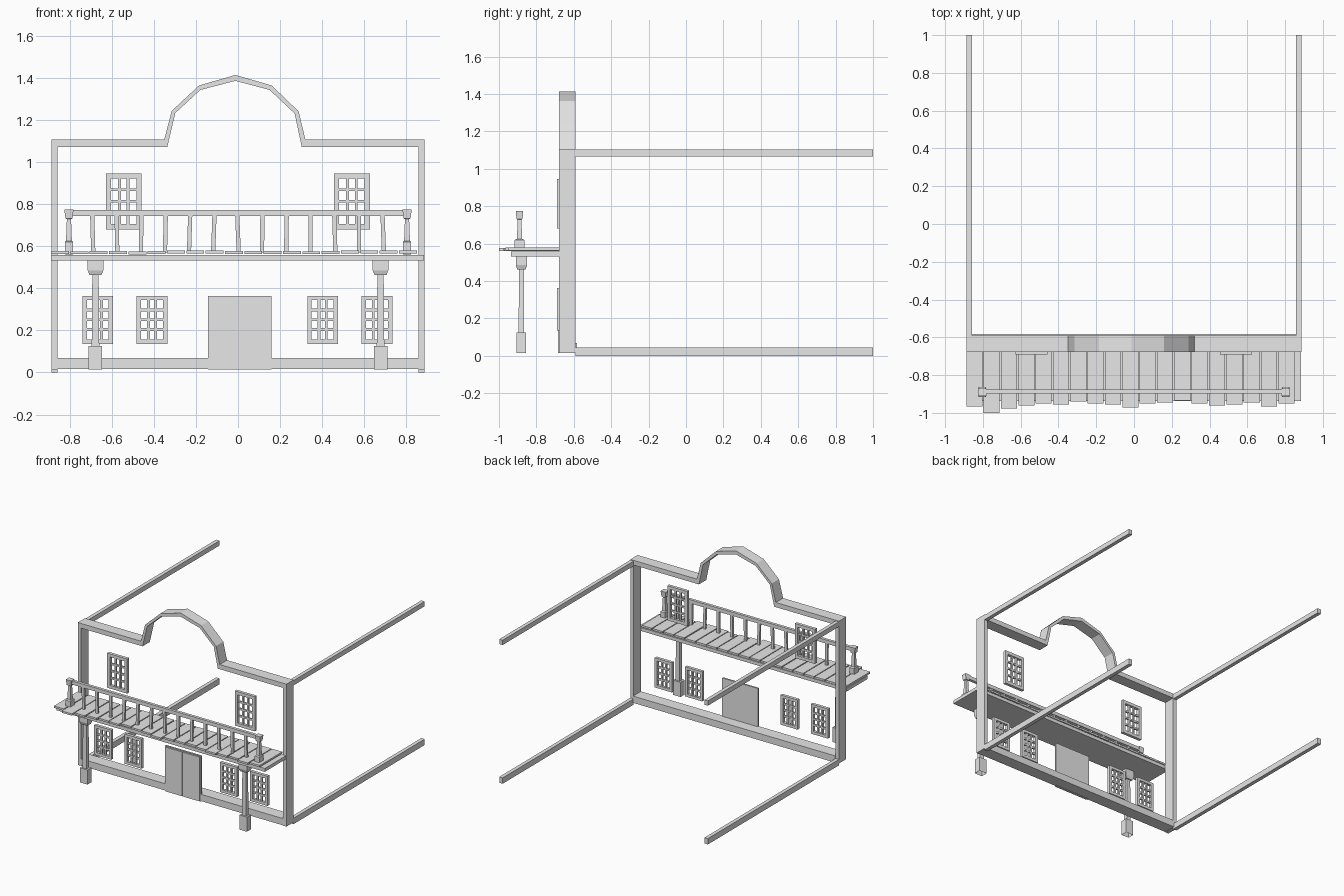
import bpy, bmesh, random

random.seed(4)
if "Cube" in bpy.data.objects:
    bpy.data.objects.remove(bpy.data.objects["Cube"])

grey = bpy.data.materials.new("plain_grey")
grey.use_nodes = True
grey.diffuse_color = (0.8, 0.8, 0.8, 1)
grey.node_tree.nodes["Principled BSDF"].inputs["Base Color"].default_value = (0.8, 0.8, 0.8, 1)


def finish(name, bm):
    bmesh.ops.recalc_face_normals(bm, faces=bm.faces)
    mesh = bpy.data.meshes.new(name)
    bm.to_mesh(mesh)
    bm.free()
    mesh.materials.append(grey)
    obj = bpy.data.objects.new(name, mesh)
    bpy.context.collection.objects.link(obj)
    return obj


def add_box(bm, x0, x1, y0, y1, z0, z1, lean=0):
    """Box between limits; lean shifts the top sideways."""
    low = [bm.verts.new(p) for p in
           ((x0, y0, z0), (x1, y0, z0), (x1, y1, z0), (x0, y1, z0))]
    high = [bm.verts.new((v.co.x + lean, v.co.y, z1)) for v in low]
    bm.faces.new(low)
    bm.faces.new(high)
    for i in range(4):
        j = (i + 1) % 4
        bm.faces.new((low[i], low[j], high[j], high[i]))


def box(name, *limits):
    bm = bmesh.new()
    add_box(bm, *limits)
    return finish(name, bm)


def turned(name, x, y, sections, open_bottom=False):
    """Square post lofted through (half width, half depth, z) sections."""
    bm = bmesh.new()
    rings = []
    for w, d, z in sections:
        rings.append([bm.verts.new((x + sx * w, y + sy * d, z))
                      for sx, sy in ((-1, -1), (1, -1), (1, 1), (-1, 1))])
    for a, b in zip(rings, rings[1:]):
        for i in range(4):
            j = (i + 1) % 4
            bm.faces.new((a[i], a[j], b[j], b[i]))
    bm.faces.new(rings[-1])
    if not open_bottom:
        bm.faces.new(rings[0])
    return finish(name, bm)


FRONT, BACK = -0.678, -0.59

# Facade frame: arched top band
outer = [(-0.886, 1.107), (-0.35, 1.107), (-0.315, 1.242), (-0.185, 1.363), (-0.012, 1.413),
         (0.16, 1.363), (0.288, 1.24), (0.32, 1.107), (0.886, 1.107)]
inner = [(-0.886, 1.071), (-0.336, 1.071), (-0.298, 1.232), (-0.179, 1.342), (-0.012, 1.385),
         (0.15, 1.342), (0.269, 1.23), (0.303, 1.071), (0.886, 1.071)]
bm = bmesh.new()
rings = [[bm.verts.new(p) for p in
          ((ox, FRONT, oz), (ox, BACK, oz), (ix, BACK, iz), (ix, FRONT, iz))]
         for (ox, oz), (ix, iz) in zip(outer, inner)]
for a, b in zip(rings, rings[1:]):
    for i in range(4):
        j = (i + 1) % 4
        bm.faces.new((a[i], a[j], b[j], b[i]))
bm.faces.new(rings[0])
bm.faces.new(rings[-1])
finish("arched_parapet", bm)

# Sill, corner posts and the long side rails
box("bottom_beam", -0.857, 0.857, FRONT, -0.583, 0.016, 0.068)
for side, x0, x1 in (("right", -0.886, -0.857), ("left", 0.857, 0.886)):
    box(side + "_corner_post", x0, x1, FRONT, BACK, 0.014, 1.071)
    box(side + "_upper_rail", x0, x1, BACK, 1, 1.065, 1.102)
    box(side + "_lower_rail", x0, x1, BACK, 1, 0, 0.045)


# Windows: border plus three by four panes
def window(name, x0, x1, z0, z1, border, bar):
    bm = bmesh.new()
    y0, y1 = -0.69, -0.667
    for x in (x0, x1 - border):
        add_box(bm, x, x + border, y0, y1, z0, z1)
    for z in (z0, z1 - border):
        add_box(bm, x0 + border, x1 - border, y0, y1, z, z + border)
    width, height = x1 - x0 - 2 * border, z1 - z0 - 2 * border
    for i in (1, 2):
        x = x0 + border + width * i / 3
        add_box(bm, x - bar / 2, x + bar / 2, y0 + 0.004, y1 - 0.004, z0 + border, z1 - border)
    for i in (1, 2, 3):
        z = z0 + border + height * i / 4
        add_box(bm, x0 + border, x1 - border, y0 + 0.005, y1 - 0.005, z - bar / 2, z + bar / 2)
    finish(name, bm)


for i, x in enumerate((-0.666, -0.408, 0.402, 0.66)):
    window("lower_window_%d" % (i + 1), x - 0.073, x + 0.073, 0.136, 0.364, 0.021, 0.013)
for i, x in enumerate((-0.543, 0.541)):
    window("upper_window_%d" % (i + 1), x - 0.085, x + 0.085, 0.68, 0.946, 0.024, 0.013)

# Double door
box("door_back", -0.143, 0.16, -0.68, -0.667, 0.014, 0.362)
for side, x0, x1 in (("right", -0.135, 0.006), ("left", 0.011, 0.152)):
    box(side + "_door_leaf", x0, x1, -0.685, -0.68, 0.014, 0.354)

# Balcony slab and uneven planks
box("balcony_slab", -0.888, 0.883, -0.936, FRONT, 0.532, 0.558)
overhang = (26, 60, 37, 21, 10, 15, 0, 10, 15, 31, 10, 5, -6, 10, 20, 15, 5, 26, 10)
bm = bmesh.new()
for i, extra in enumerate(overhang):
    x = -0.888 + i * 0.0918
    lift = random.uniform(-0.002, 0.002)
    add_box(bm, x, x + 0.085, -0.94 - extra / 1000, -0.676, 0.563 + lift, 0.577 + lift)
finish("balcony_planks", bm)

# Columns under the balcony and railing posts above it
for side, s in (("right", -1), ("left", 1)):
    turned(side + "_column", s * 0.677, -0.88,
           [(0.032, 0.025, 0.014), (0.032, 0.025, 0.126), (0.018, 0.015, 0.126),
            (0.015, 0.013, 0.462), (0.028, 0.022, 0.462), (0.037, 0.03, 0.485),
            (0.037, 0.03, 0.533)], open_bottom=True)
    turned(side + "_railing_post", s * 0.803, -0.89,
           [(0.02, 0.026, 0.56), (0.02, 0.026, 0.62), (0.014, 0.014, 0.625),
            (0.01, 0.01, 0.728), (0.017, 0.016, 0.732), (0.022, 0.02, 0.775)])

# Handrail and slightly crooked balusters
box("handrail", -0.803, 0.803, -0.898, -0.876, 0.743, 0.771)
bm = bmesh.new()
for i in range(13):
    x = -0.69 + i * 0.115
    lean = random.uniform(-0.008, 0.008)
    add_box(bm, x - 0.01 - lean / 2, x + 0.01 - lean / 2, -0.895, -0.879, 0.57, 0.744, lean)
finish("balusters", bm)
